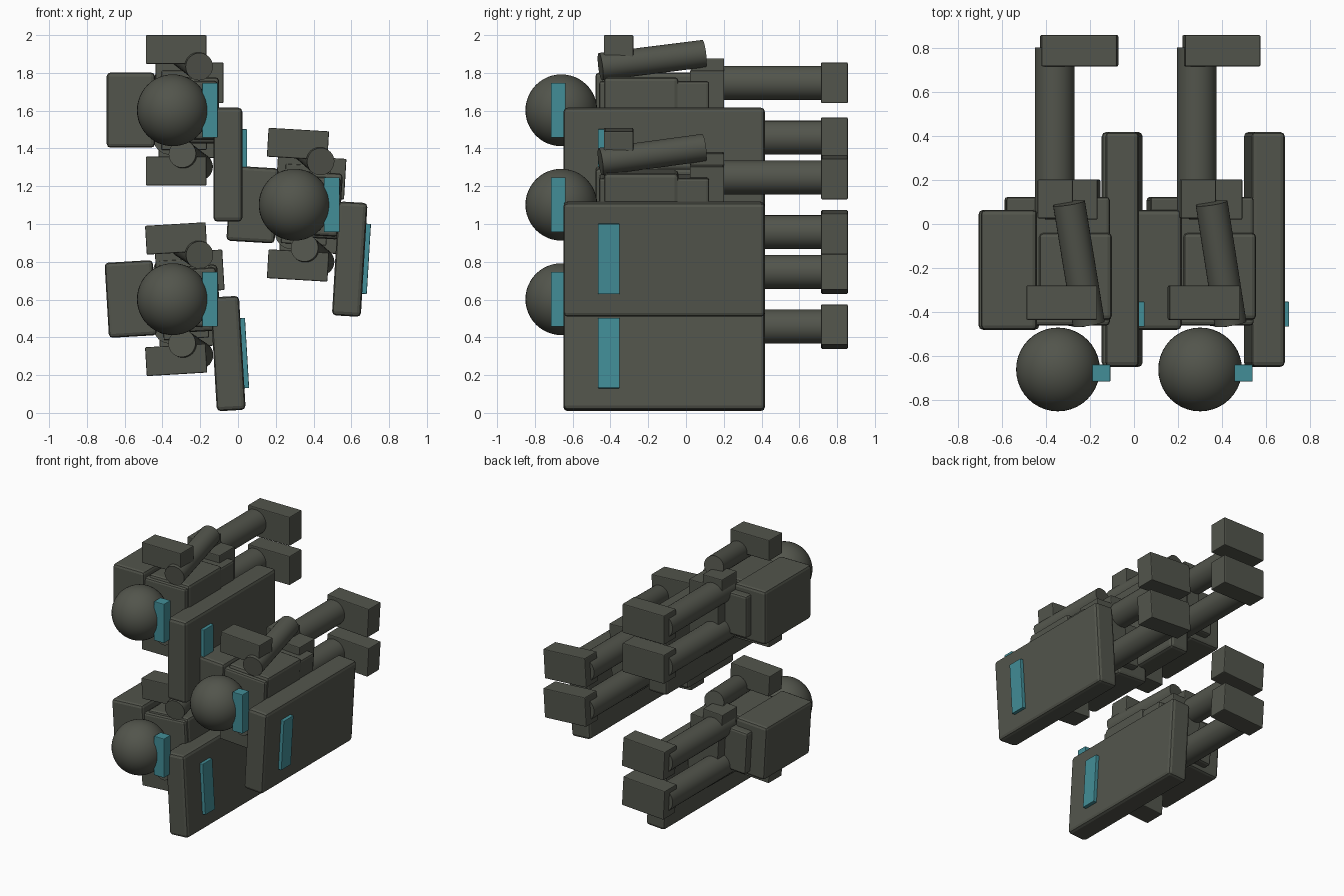
import bpy, math
from mathutils import Vector, Matrix

if "Cube" in bpy.data.objects:
    bpy.data.objects.remove(bpy.data.objects["Cube"])


def material(name, rgb):
    m = bpy.data.materials.new(name)
    m.diffuse_color = (*rgb, 1)
    m.use_nodes = True
    m.node_tree.nodes["Principled BSDF"].inputs["Base Color"].default_value = m.diffuse_color
    return m


ARMOUR = material("dark olive grey", (0.085, 0.09, 0.072))
GLOW = material("teal", (0.055, 0.27, 0.31))


def finish(name, mat, bevel=0.0, smooth=False):
    ob = bpy.context.object
    ob.name = name
    ob.data.materials.append(mat)
    if bevel:
        b = ob.modifiers.new("bevel", "BEVEL")
        b.width, b.segments = bevel, 2
    if smooth:
        bpy.ops.object.shade_smooth_by_angle(angle=math.radians(35))
    return ob


def box(name, at, xs, ys, zs, tilt, mat=ARMOUR, bevel=0.006):
    """Box from ranges, tilted about its own centre."""
    lo, hi = Vector((xs[0], ys[0], zs[0])), Vector((xs[1], ys[1], zs[1]))
    bpy.ops.mesh.primitive_cube_add(size=1, location=at + (lo + hi) / 2, rotation=(0, tilt, 0))
    bpy.context.object.scale = hi - lo
    bpy.ops.object.transform_apply(location=False, rotation=False, scale=True)
    finish(name, mat, bevel)


def rod(name, at, p, q, r, tilt):
    """Cylinder between two points, tilted about its own centre."""
    p, q = Vector(p), Vector(q)
    bpy.ops.mesh.primitive_cylinder_add(vertices=32, radius=r, depth=(q - p).length)
    turn = Matrix.Rotation(tilt, 4, "Y") @ (q - p).to_track_quat("Z", "Y").to_matrix().to_4x4()
    bpy.context.object.matrix_world = Matrix.Translation(at + (p + q) / 2) @ turn
    finish(name, ARMOUR, smooth=True)


def trooper(at, tilt):
    """Reclining figure: head toward -y, chest toward +x, origin at head axis."""
    at = Vector(at)
    # head and visor
    bpy.ops.mesh.primitive_uv_sphere_add(segments=40, ring_count=24, radius=0.19,
                                         location=at + Vector((0, -0.66, 0)))
    finish("head", ARMOUR, smooth=True)
    box("visor", at, (0.155, 0.238), (-0.715, -0.638), (-0.145, 0.145), 0, GLOW, 0.004)
    # body
    box("torso", at, (-0.235, 0.235), (-0.46, 0.123), (-0.155, 0.155), tilt, bevel=0.015)
    box("chest_plate", at, (-0.085, 0.245), (-0.435, -0.04), (-0.175, 0.175), tilt, bevel=0.02)
    box("backpack", at, (-0.35, -0.095), (-0.48, 0.064), (-0.198, 0.2), tilt, bevel=0.02)
    box("pelvis", at, (-0.06, 0.18), (0.02, 0.202), (-0.21, 0.21), tilt)
    box("hip_pouch", at, (-0.092, 0.068), (0.025, 0.202), (0.12, 0.275), tilt)
    # paired limbs
    for s in (1, -1):
        box("shoulder_pad", at, (-0.143, 0.178), (-0.435, -0.279),
            sorted((s * 0.245, s * 0.398)), tilt)
        rod("arm", at, (0.095 + s * 0.045, -0.453, s * 0.231),
            (0.095 - s * 0.045, 0.095, s * 0.3), 0.073, tilt)
        rod("leg", at, (-0.015, 0.05, s * 0.145), (-0.015, 0.8, s * 0.145), 0.09, tilt)
        box("foot", at, (-0.075, 0.268), (0.715, 0.857),
            sorted((s * 0.038, s * 0.253)), tilt)
    # shield with glowing slit
    box("shield", at, (0.215, 0.368), (-0.649, 0.418), (-0.59, 0.014), tilt, bevel=0.022)
    box("shield_slit", at, (0.345, 0.393), (-0.466, -0.352), (-0.472, -0.1), tilt, GLOW, 0.004)


TILT = math.radians(3.4)
trooper((-0.345, 0, 1.602), 0)
trooper((0.3, 0, 1.102), TILT)
trooper((-0.345, 0, 0.602), -TILT)
